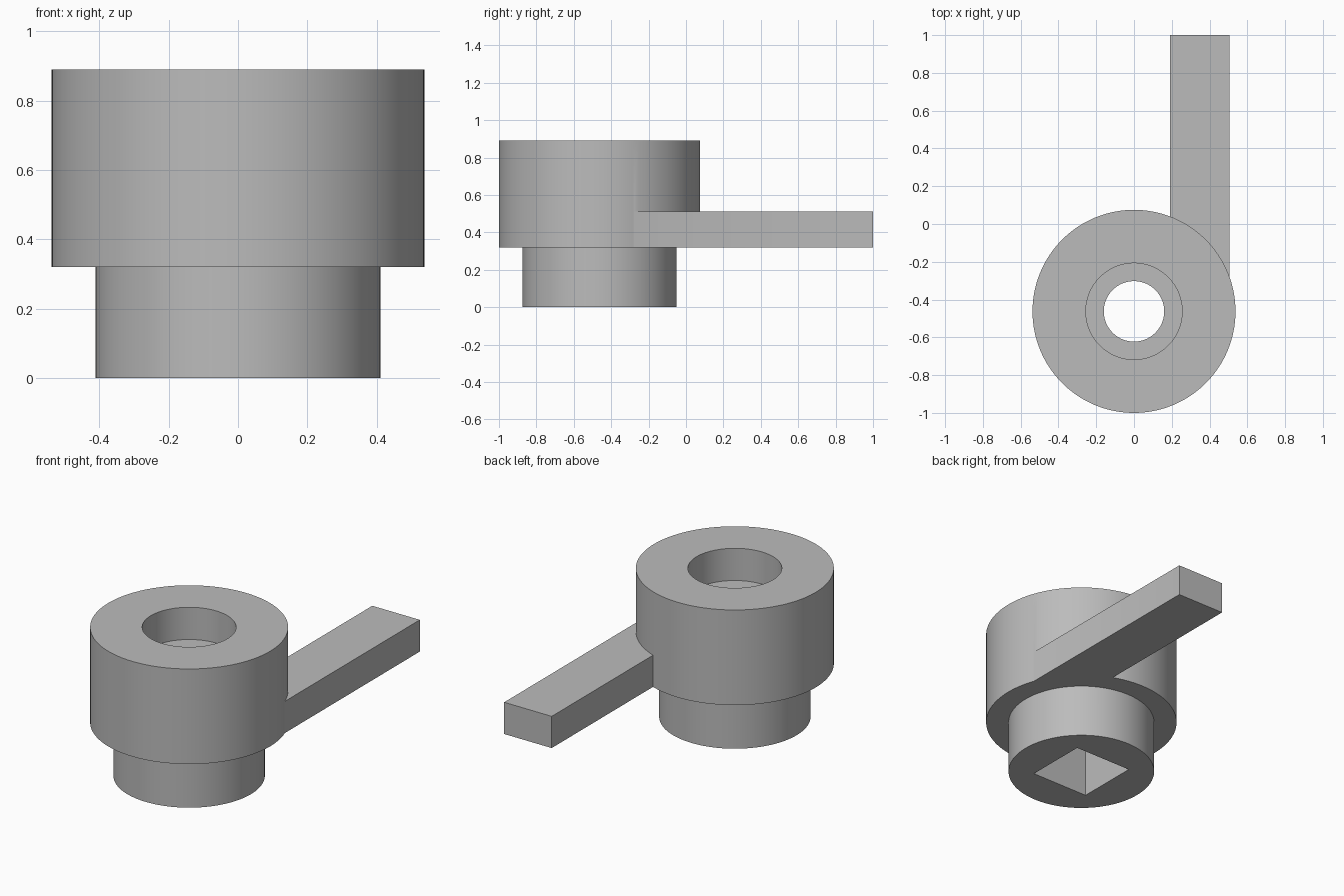
import bpy
import math

if "Cube" in bpy.data.objects:
    bpy.data.objects.remove(bpy.data.objects["Cube"], do_unlink=True)

AXIS_Y = -0.4625      # centre line of the round hub
BASE_TOP = 0.32
TOP = 0.89

grey = bpy.data.materials.new("plain_grey")
grey.use_nodes = True
colour = (0.5, 0.5, 0.5, 1)
grey.diffuse_color = colour
grey.node_tree.nodes["Principled BSDF"].inputs["Base Color"].default_value = colour


def cylinder(name, radius, z0, z1):
    bpy.ops.mesh.primitive_cylinder_add(
        vertices=128, radius=radius, depth=z1 - z0,
        location=(0, AXIS_Y, (z0 + z1) / 2))
    obj = bpy.context.object
    obj.name = name
    obj.data.materials.append(grey)
    return obj


def box(name, x0, x1, y0, y1, z0, z1):
    bpy.ops.mesh.primitive_cube_add(
        size=1, location=((x0 + x1) / 2, (y0 + y1) / 2, (z0 + z1) / 2))
    obj = bpy.context.object
    obj.name = name
    obj.scale = (x1 - x0, y1 - y0, z1 - z0)
    bpy.ops.object.transform_apply(location=False, rotation=False, scale=True)
    obj.data.materials.append(grey)
    return obj


def combine(target, tool, operation):
    tool.hide_render = True
    bpy.context.view_layer.objects.active = target
    mod = target.modifiers.new(tool.name, "BOOLEAN")
    mod.operation = operation
    mod.solver = "EXACT"
    mod.object = tool
    bpy.ops.object.modifier_apply(modifier=mod.name)
    bpy.data.objects.remove(tool, do_unlink=True)


# Stepped hub with a tangential lever arm
handle = cylinder("lever_handle", 0.5375, BASE_TOP, TOP)
combine(handle, cylinder("lower_collar", 0.411, 0, 0.5), "UNION")
combine(handle, box("lever_arm", 0.19, 0.505, -0.4, 1, BASE_TOP, 0.51), "UNION")

# Screw recess, through hole and square socket underneath
half = 0.19
combine(handle, cylinder("screw_recess", 0.255, 0.697, 1), "DIFFERENCE")
combine(handle, cylinder("through_hole", 0.16, -0.1, 1), "DIFFERENCE")
combine(handle, box("square_socket", -half, half, AXIS_Y - half, AXIS_Y + half,
                    -0.1, 0.44), "DIFFERENCE")

# Smooth round walls, crisp edges
bpy.ops.object.select_all(action="DESELECT")
handle.select_set(True)
bpy.context.view_layer.objects.active = handle
bpy.ops.object.shade_smooth_by_angle(angle=math.radians(30))
